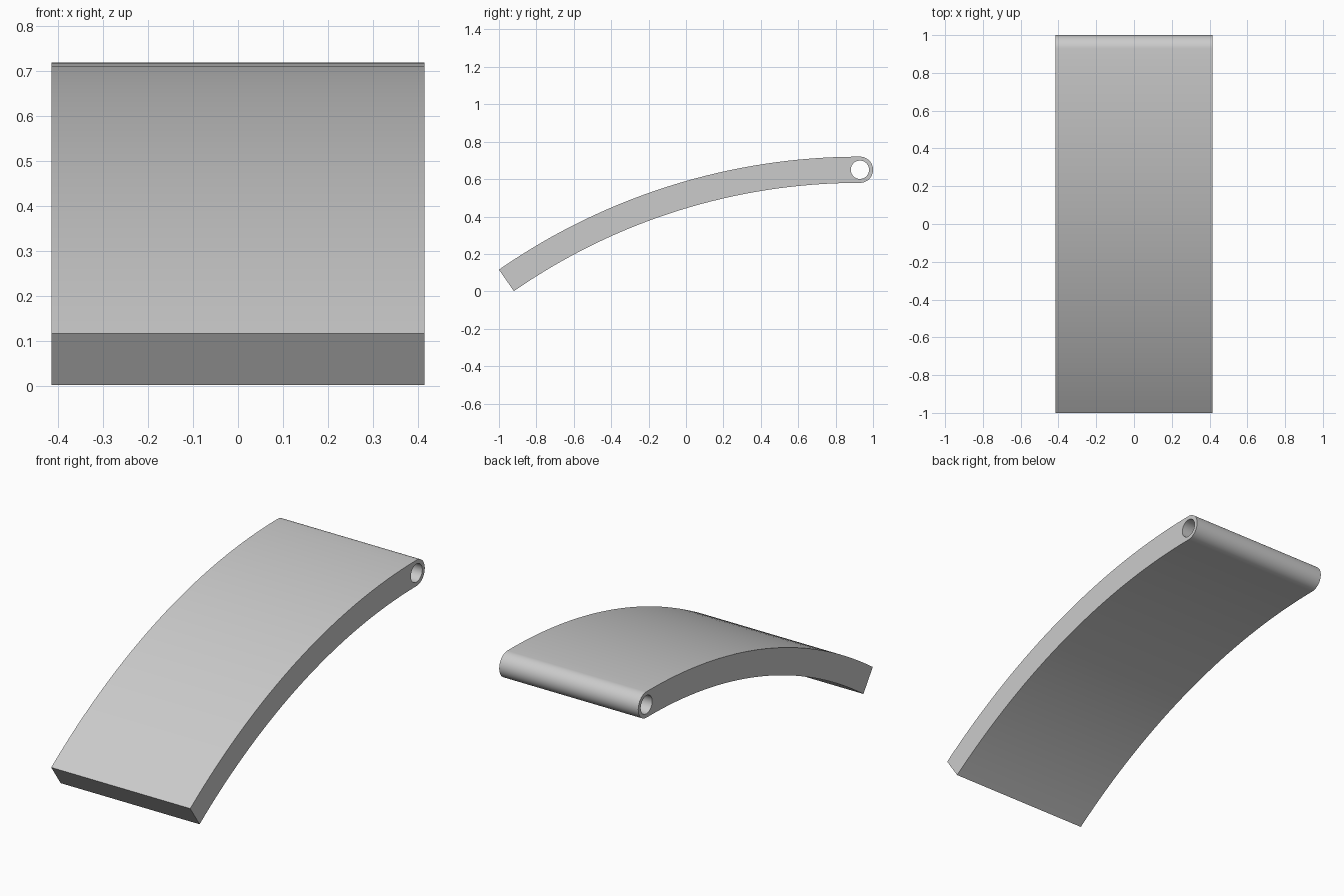
import bpy, bmesh
from math import sin, cos, pi, atan
from mathutils import Vector

cube = bpy.data.objects.get("Cube")
if cube:
    bpy.data.objects.remove(cube, do_unlink=True)

HALF_WIDTH = 0.415
THICK = 0.14
TOP = 0.72
PIVOT_Y = 0.93
RUN, DROP = 1.93, 0.604          # span and fall of the upper arc
SWEEP = 2 * atan(DROP / RUN)
RADIUS = RUN / sin(SWEEP)
HOLE_RADIUS = 0.049
STEPS = 32


def arc(cy, cz, radius, start, end, steps):
    """Points on an arc in the side plane, angles measured from straight up towards -y."""
    angles = [start + (end - start) * i / steps for i in range(steps + 1)]
    return [Vector((-HALF_WIDTH, cy - radius * sin(a), cz + radius * cos(a))) for a in angles]


def add_loop(bm, points):
    verts = [bm.verts.new(p) for p in points]
    return [bm.edges.new((v, verts[i - 1])) for i, v in enumerate(verts)]


# Side profile: upper arc, lower arc back, rounded hinge end
centre_z = TOP - RADIUS
hinge_z = TOP - THICK / 2
outline = arc(PIVOT_Y, centre_z, RADIUS, 0, SWEEP, STEPS)
outline += arc(PIVOT_Y, centre_z, RADIUS - THICK, SWEEP, 0, STEPS)
outline += arc(PIVOT_Y, hinge_z, THICK / 2, -pi, 0, STEPS)[1:-1]
hole = arc(PIVOT_Y, hinge_z, HOLE_RADIUS, 0, 2 * pi, STEPS)[:-1]

# Fill the profile around the pin hole and extrude it across the width
bm = bmesh.new()
edges = add_loop(bm, outline) + add_loop(bm, hole)
bmesh.ops.triangle_fill(bm, use_beauty=True, edges=edges, normal=(-1, 0, 0))
swept = bmesh.ops.extrude_face_region(bm, geom=bm.faces[:], use_keep_orig=True)
moved = [g for g in swept["geom"] if isinstance(g, bmesh.types.BMVert)]
bmesh.ops.translate(bm, verts=moved, vec=(2 * HALF_WIDTH, 0, 0))
bmesh.ops.recalc_face_normals(bm, faces=bm.faces[:])

mesh = bpy.data.meshes.new("curved_plate")
bm.to_mesh(mesh)
bm.free()
plate = bpy.data.objects.new("curved_plate", mesh)
bpy.context.collection.objects.link(plate)

# Plain grey finish
grey = bpy.data.materials.new("plain_grey")
grey.use_nodes = True
colour = (0.6, 0.6, 0.6, 1)
grey.diffuse_color = colour
grey.node_tree.nodes["Principled BSDF"].inputs["Base Color"].default_value = colour
mesh.materials.append(grey)

# Smooth curved surfaces with crisp edges
bpy.context.view_layer.objects.active = plate
plate.select_set(True)
bpy.ops.object.shade_smooth_by_angle(angle=pi / 6)
